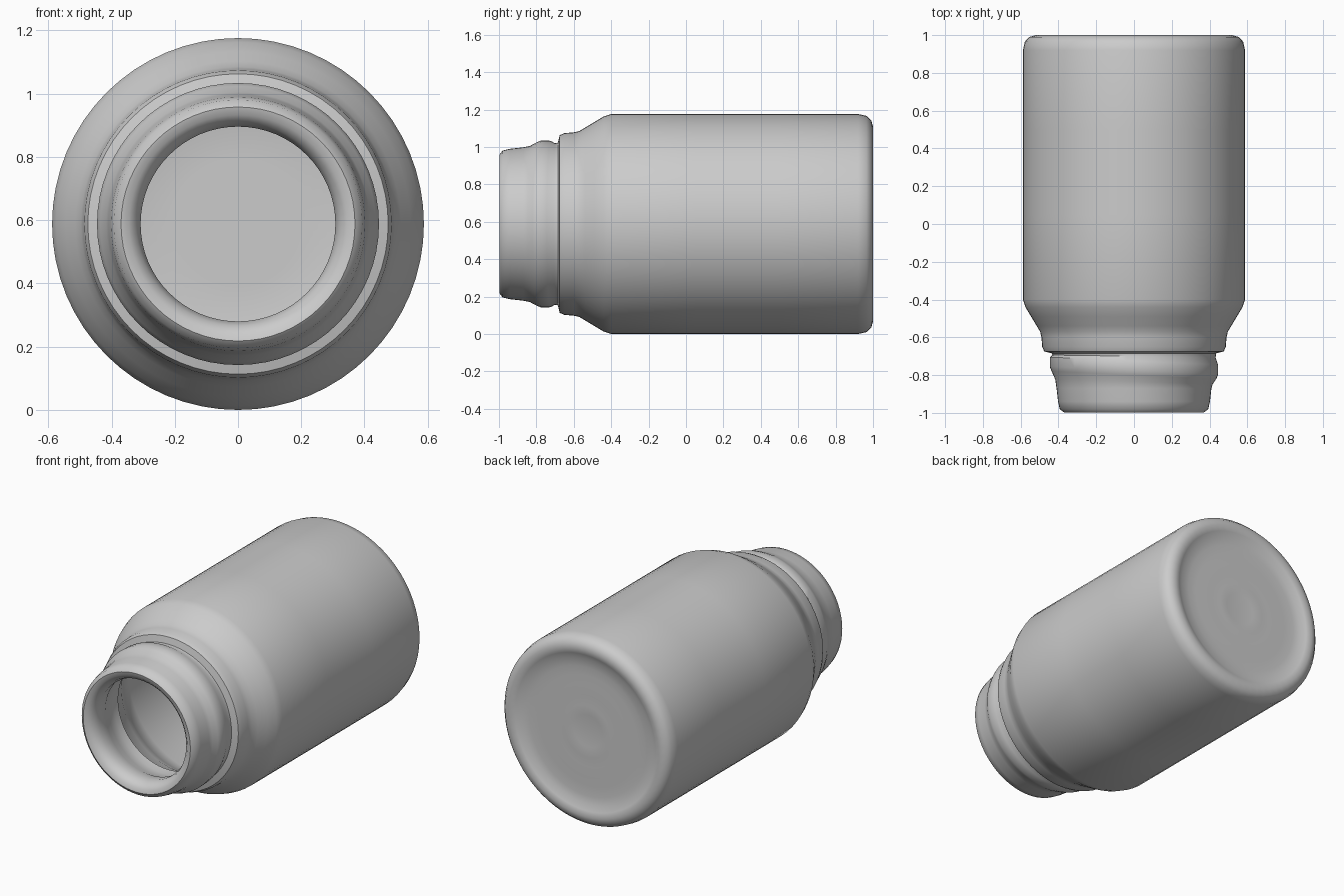
import bpy, bmesh, math

R = 0.588      # body radius, also the axis height
SEG = 64

# Closed wall profile as (radius, y, thread_tilt): base, body, neck, lip, then the inside
profile = [
    (0.10, 0.965, 0), (0.16, 0.975, 0), (0.22, 0.963, 0), (0.28, 0.975, 0),
    (0.34, 0.963, 0), (0.40, 0.974, 0), (0.45, 0.972, 0), (0.485, 0.992, 0),
    (0.52, 1.0, 0), (0.555, 0.99, 0), (0.578, 0.965, 0), (R, 0.92, 0),
    (R, 0.5, 0), (R, 0.05, 0), (R, -0.40, 0), (0.575, -0.44, 0),
    (0.545, -0.49, 0), (0.515, -0.54, 0), (0.497, -0.57, 0), (0.49, -0.60, 0),
    (0.486, -0.65, 0), (0.475, -0.675, 0), (0.435, -0.685, 0),
    (0.432, -0.70, 0.3), (0.445, -0.725, 1), (0.446, -0.775, 1),
    (0.436, -0.80, 1), (0.417, -0.835, 0.6), (0.41, -0.87, 0),
    (0.402, -0.94, 0), (0.393, -0.98, 0), (0.37, -0.998, 0),
    (0.345, -0.992, 0), (0.322, -0.97, 0), (0.308, -0.93, 0),
    (0.315, -0.86, 0), (0.345, -0.80, 0.6), (0.35, -0.74, 0.6),
    (0.345, -0.69, 0), (0.39, -0.64, 0), (0.405, -0.57, 0), (0.45, -0.49, 0),
    (0.49, -0.42, 0), (0.505, -0.36, 0), (0.505, 0.2, 0), (0.505, 0.80, 0),
    (0.48, 0.86, 0), (0.42, 0.89, 0), (0.20, 0.89, 0),
]


def lathe(name, points):
    """Spin a profile round the y axis and cap both ends at the axis."""
    bm = bmesh.new()
    rings = []
    for r, y, tilt in points:
        ring = []
        for i in range(SEG):
            a = 2 * math.pi * i / SEG
            ring.append(bm.verts.new((r * math.sin(a),
                                      y - 0.02 * tilt * math.sin(a),
                                      R + r * math.cos(a))))
        rings.append(ring)
    for a, b in zip(rings, rings[1:]):
        for i in range(SEG):
            j = (i + 1) % SEG
            bm.faces.new((a[i], a[j], b[j], b[i]))
    # Base centre and inner floor
    for ring, dy in ((rings[0], 0.005), (rings[-1], 0.0)):
        y = ring[0].co.y + dy
        centre = bm.verts.new((0, y, R))
        for i in range(SEG):
            bm.faces.new((centre, ring[i], ring[(i + 1) % SEG]))
    bmesh.ops.recalc_face_normals(bm, faces=bm.faces)
    mesh = bpy.data.meshes.new(name)
    bm.to_mesh(mesh)
    bm.free()
    obj = bpy.data.objects.new(name, mesh)
    bpy.context.collection.objects.link(obj)
    bpy.context.view_layer.objects.active = obj
    obj.select_set(True)
    bpy.ops.object.shade_smooth_by_angle(angle=math.radians(40))
    return obj


# Open bottle lying on its side, mouth facing the front
lathe("bottle", profile)
